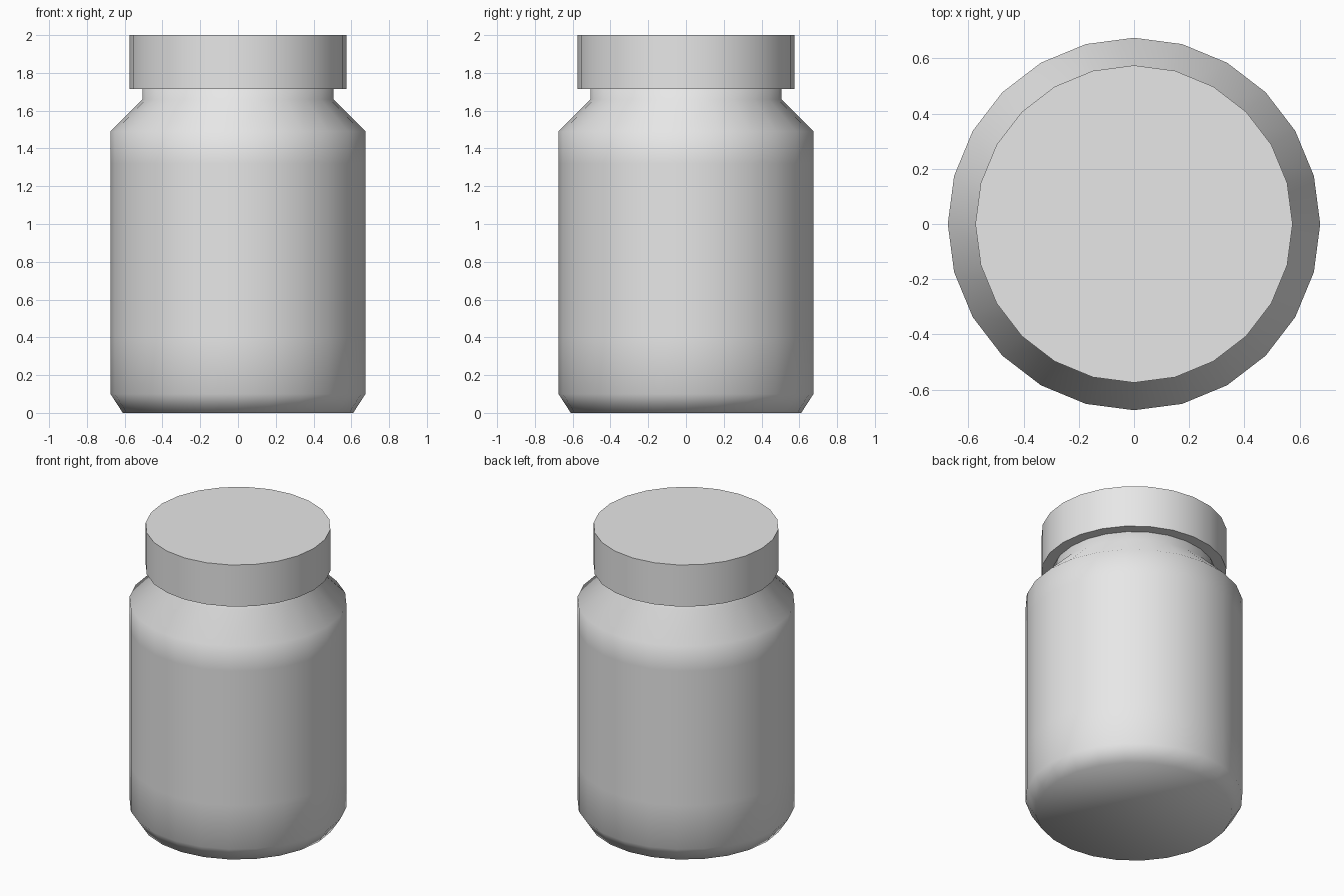
import bpy
import bmesh
import math

SIDES = 24

default = bpy.data.objects.get("Cube")
if default:
    bpy.data.objects.remove(default, do_unlink=True)

grey = bpy.data.materials.new("light grey")
grey.use_nodes = True
colour = (0.8, 0.8, 0.8, 1)
grey.diffuse_color = colour
grey.node_tree.nodes["Principled BSDF"].inputs["Base Color"].default_value = colour


def lathe(name, profile):
    """Turn a (radius, height) profile around z and cap both ends."""
    bm = bmesh.new()
    rings = []
    for radius, z in profile:
        ring = []
        for i in range(SIDES):
            a = math.tau * i / SIDES
            ring.append(bm.verts.new((radius * math.cos(a), radius * math.sin(a), z)))
        rings.append(ring)
    for low, high in zip(rings, rings[1:]):
        for i in range(SIDES):
            j = (i + 1) % SIDES
            bm.faces.new((low[i], low[j], high[j], high[i]))
    bm.faces.new(rings[0][::-1])
    bm.faces.new(rings[-1])
    for face in bm.faces:
        face.smooth = True
    mesh = bpy.data.meshes.new(name)
    bm.to_mesh(mesh)
    bm.free()
    mesh.materials.append(grey)
    obj = bpy.data.objects.new(name, mesh)
    bpy.context.collection.objects.link(obj)
    return obj


# Jar: bevelled foot, straight wall, sloping shoulder and neck, shaded softly
lathe("jar_body", [(0.61, 0), (0.675, 0.1), (0.675, 0.4), (0.675, 1.32),
                   (0.675, 1.49), (0.505, 1.66), (0.505, 1.8)])

# Lid: plain disc with crisp rims
lid = lathe("lid", [(0.575, 1.715), (0.575, 2)])
bpy.ops.object.select_all(action="DESELECT")
lid.select_set(True)
bpy.context.view_layer.objects.active = lid
bpy.ops.object.shade_smooth_by_angle(angle=math.radians(40))
